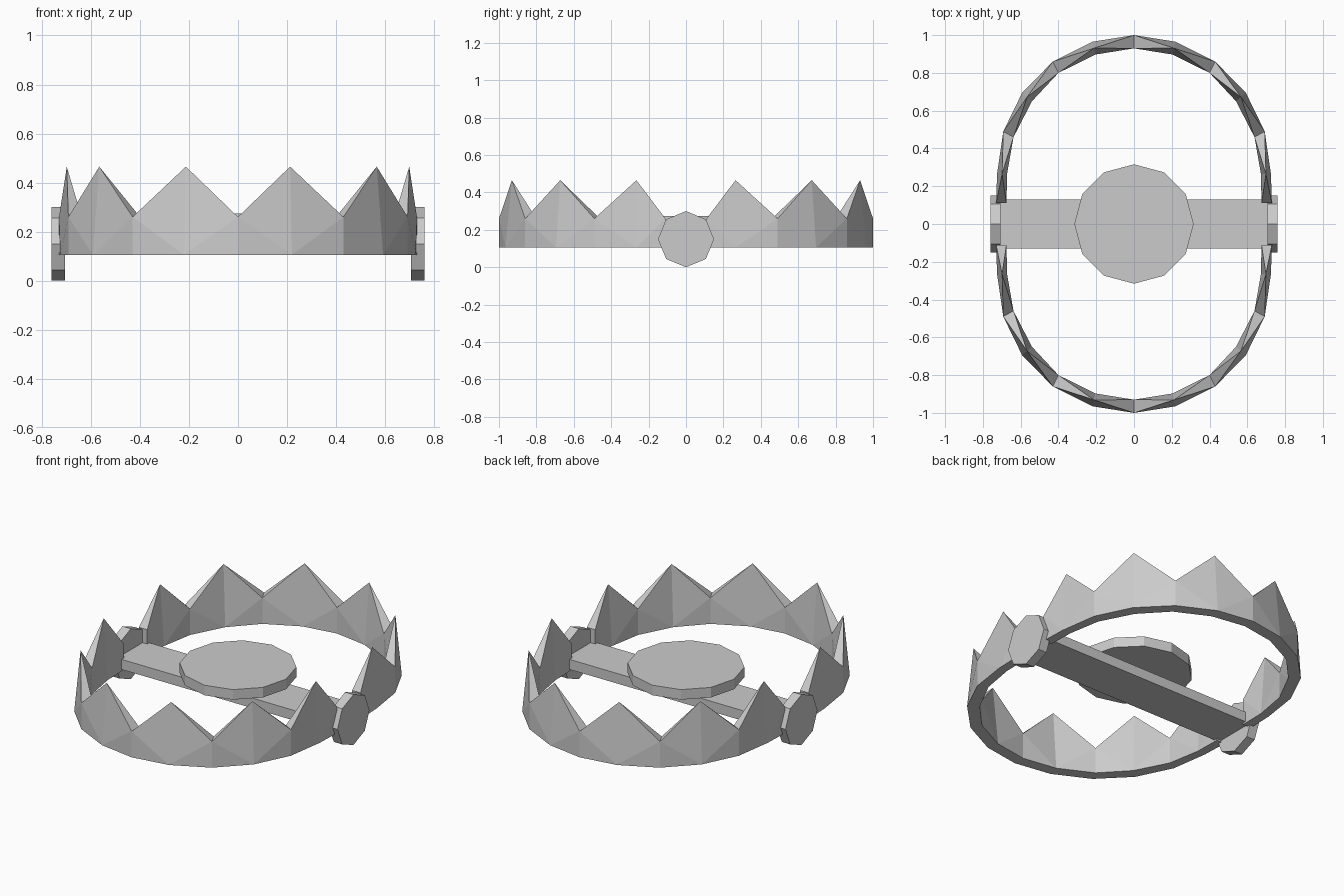
import bpy, bmesh
from math import pi
from mathutils import Matrix, Vector

if "Cube" in bpy.data.objects:
    bpy.data.objects.remove(bpy.data.objects["Cube"])

def new_object(name, bm):
    bmesh.ops.recalc_face_normals(bm, faces=bm.faces)
    me = bpy.data.meshes.new(name)
    bm.to_mesh(me)
    bm.free()
    ob = bpy.data.objects.new(name, me)
    bpy.context.collection.objects.link(ob)
    return ob

def prism(name, sides, radius, depth, matrix):
    bm = bmesh.new()
    bmesh.ops.create_cone(bm, cap_ends=True, segments=sides, radius1=radius,
                          radius2=radius, depth=depth, matrix=matrix)
    return new_object(name, bm)

# Plan of half a jaw, outer and inner edge, from hinge to middle
OUTER = [(.73, .11), (.725, .265), (.692, .49), (.592, .695), (.43, .86), (.22, .965), (0, 1)]
INNER = [(.675, .11), (.672, .265), (.638, .46), (.54, .65), (.40, .80), (.205, .897), (0, .93)]
mirror = lambda pts: pts + [(-x, y) for x, y in reversed(pts[:-1])]

def jaw(name, side):
    bm = bmesh.new()
    rows = []
    for i, (o, n) in enumerate(zip(mirror(OUTER), mirror(INNER))):
        o, n = Vector((o[0], o[1] * side, 0)), Vector((n[0], n[1] * side, 0))
        up = lambda p, z: bm.verts.new((p.x, p.y, z))
        bo, bi = up(o, .105), up(n, .105)
        if i % 2:                       # tooth tip
            t = up((o + n) / 2, .465)
            rows.append((bo, bi, t, t))
        else:                           # valley between teeth
            rows.append((bo, bi, up(o, .26), up(n, .26)))
    for i in range(len(rows) - 1):
        v, p = (rows[i + 1], rows[i]) if i % 2 else (rows[i], rows[i + 1])
        for k in (0, 1):                # outer and inner walls
            bm.faces.new((v[k], p[k], v[k + 2]))
            bm.faces.new((p[k], p[2], v[k + 2]))
        bm.faces.new((v[2], v[3], p[2]))
        bm.faces.new((v[0], v[1], p[1], p[0]))
    for r in (rows[0], rows[-1]):       # hinge ends
        bm.faces.new((r[0], r[1], r[3], r[2]))
    new_object(name, bm)

jaw("back_jaw", 1)
jaw("front_jaw", -1)

# Base bar
bm = bmesh.new()
bmesh.ops.create_cube(bm, size=1, matrix=Matrix.Translation((0, 0, .145)) @ Matrix.Diagonal((1.42, .26, .06, 1)))
new_object("base_bar", bm)

# Trigger plate
prism("trigger_plate", 12, .316, .06, Matrix.Translation((0, 0, .243)))

# Hinge discs
for s, n in ((1, "right"), (-1, "left")):
    prism(n + "_hinge", 8, .15, .055,
          Matrix.Translation((s * .733, 0, .15)) @ Matrix.Rotation(pi / 2, 4, 'Y'))
